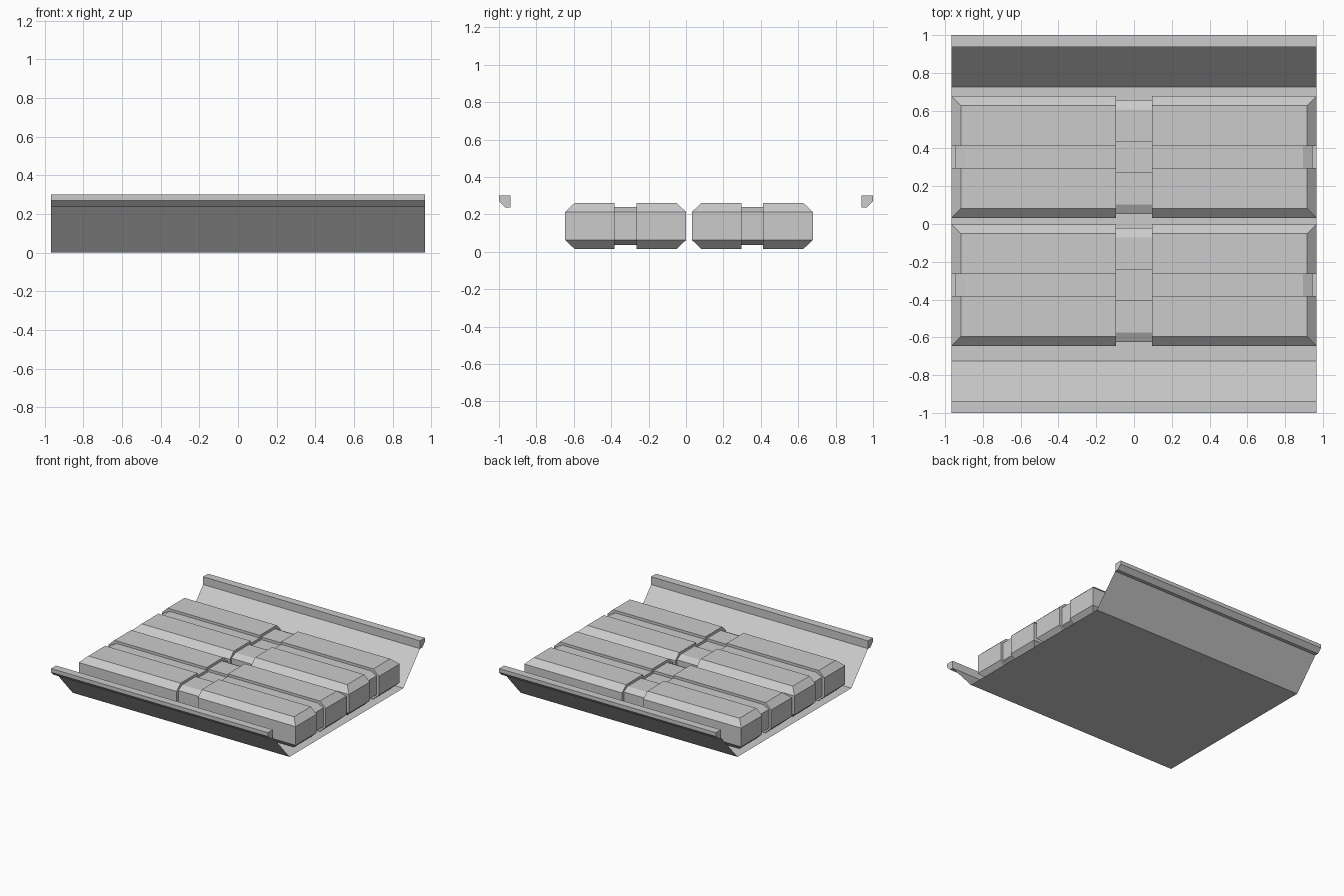
import bpy, bmesh
from mathutils import Vector

if "Cube" in bpy.data.objects:
    bpy.data.objects.remove(bpy.data.objects["Cube"])

HX = 0.967          # half length along x
D = 0.021           # groove depth


def make_object(name, bm):
    me = bpy.data.meshes.new(name)
    bm.to_mesh(me)
    bm.free()
    ob = bpy.data.objects.new(name, me)
    bpy.context.collection.objects.link(ob)
    return ob


def extrude_profile(name, pts, closed):
    """Sweep a (y, z) profile along x; closed profiles get end caps."""
    bm = bmesh.new()
    a, b = [[bm.verts.new((x, y, z)) for y, z in pts] for x in (-HX, HX)]
    n = len(pts)
    for i in range(n if closed else n - 1):
        j = (i + 1) % n
        bm.faces.new((a[i], b[i], b[j], a[j]))
    if closed:
        bm.faces.new(a)
        bm.faces.new(b[::-1])
        bmesh.ops.recalc_face_normals(bm, faces=bm.faces)
    return make_object(name, bm)


def sink(bm, faces, move):
    """Extrude a band of faces and move the new vertices inward."""
    new = bmesh.ops.extrude_face_region(bm, geom=faces)["geom"]
    old = [f for f in faces if f.is_valid]
    if old:
        bmesh.ops.delete(bm, geom=old, context='FACES')
    for v in [g for g in new if isinstance(g, bmesh.types.BMVert)]:
        move(v.co)


def toward(c, amount):
    return c - amount if c > 0 else c + amount


def bundle(name, y):
    hy, hz, by, bz, gx, gy = 0.323, 0.1225, 0.05, 0.047, 0.095, 0.058
    bm = bmesh.new()
    # block with chamfered top and bottom rims
    rings = []
    for z, inset in ((-hz, by), (-hz + bz, 0), (hz - bz, 0), (hz, by)):
        X, Y = HX - inset, hy - inset
        rings.append([bm.verts.new((sx * X, sy * Y, z))
                      for sx, sy in ((-1, -1), (1, -1), (1, 1), (-1, 1))])
    for lo, hi in zip(rings, rings[1:]):
        for i in range(4):
            j = (i + 1) % 4
            bm.faces.new((lo[i], lo[j], hi[j], hi[i]))
    bm.faces.new(rings[0][::-1])
    bm.faces.new(rings[-1])
    # edge loops for the strap grooves
    for co, no in (((gx, 0, 0), (1, 0, 0)), ((-gx, 0, 0), (1, 0, 0)),
                   ((0, gy, 0), (0, 1, 0)), ((0, -gy, 0), (0, 1, 0))):
        bmesh.ops.bisect_plane(bm, geom=bm.verts[:] + bm.edges[:] + bm.faces[:],
                               plane_co=co, plane_no=no)

    # lengthwise groove
    def move_long(c):
        if abs(c.x) > 0.5:
            c.x = toward(c.x, D)
        if abs(c.z) > 0.1:
            c.z = toward(c.z, D)

    # crosswise groove, widening the crossing where it cuts the first one
    def move_cross(c):
        c.y = toward(c.y, D if abs(c.y) > 0.2 else -D)
        if abs(c.z) > 0.09:
            c.z = toward(c.z, D)

    sink(bm, [f for f in bm.faces
              if abs(f.calc_center_median().y) < gy - 0.002], move_long)
    sink(bm, [f for f in bm.faces
              if abs(f.calc_center_median().x) < gx - 0.002], move_cross)
    bmesh.ops.recalc_face_normals(bm, faces=bm.faces)
    make_object(name, bm).location = Vector((0, y, 0.138))


# thin folded tray
extrude_profile("tray", [(-0.937, 0.237), (-0.725, 0), (0.725, 0), (0.937, 0.237)], False)

# rails along both tray lips
for side, s in (("front", -1), ("back", 1)):
    extrude_profile(side + "_rail", [(s * y, z) for y, z in
                    ((0.937, 0.236), (0.965, 0.236), (1.0, 0.27), (1.0, 0.3), (0.937, 0.3))], True)

# two grooved bundles resting in the tray
bundle("front_bundle", -0.323)
bundle("back_bundle", 0.355)
